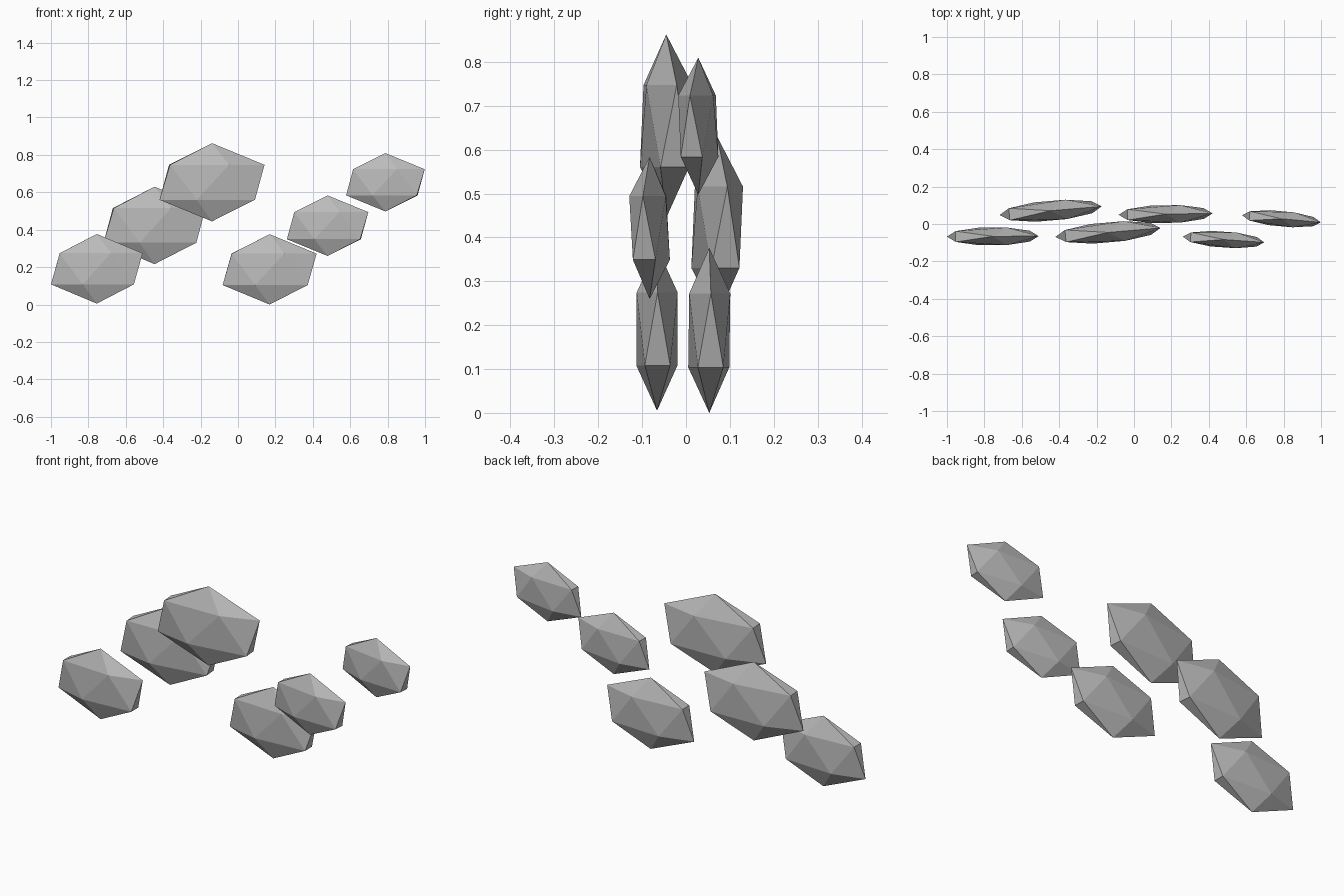
import bpy

cube = bpy.data.objects.get("Cube")
if cube:
    bpy.data.objects.remove(cube, do_unlink=True)

# Stone colour
grey = bpy.data.materials.new("stone grey")
grey.use_nodes = True
colour = (0.5, 0.5, 0.5, 1.0)
grey.diffuse_color = colour
grey.node_tree.nodes["Principled BSDF"].inputs["Base Color"].default_value = colour


def stone(name, centre, radii, turn):
    """Flattened faceted stone standing on edge, turned slightly about z."""
    bpy.ops.mesh.primitive_ico_sphere_add(subdivisions=1, radius=1)
    obj = bpy.context.object
    obj.name = name
    obj.location = centre
    obj.scale = radii
    obj.rotation_euler.z = turn
    obj.data.materials.append(grey)
    bpy.ops.object.shade_flat()


# Two rising rows of three stones: right row, then left row
stone("right_low_stone", (-0.755, -0.066, 0.191), (0.274, 0.055, 0.186), 0.005)
stone("right_middle_stone", (-0.446, 0.071, 0.423), (0.306, 0.061, 0.207), 0.085)
stone("right_high_stone", (-0.139, -0.045, 0.6535), (0.315, 0.062, 0.209), 0.085)
stone("left_low_stone", (0.169, 0.053, 0.188), (0.281, 0.055, 0.188), 0.015)
stone("left_middle_stone", (0.479, -0.083, 0.4215), (0.244, 0.049, 0.162), -0.07)
stone("left_high_stone", (0.788, 0.028, 0.6535), (0.236, 0.047, 0.156), -0.09)
